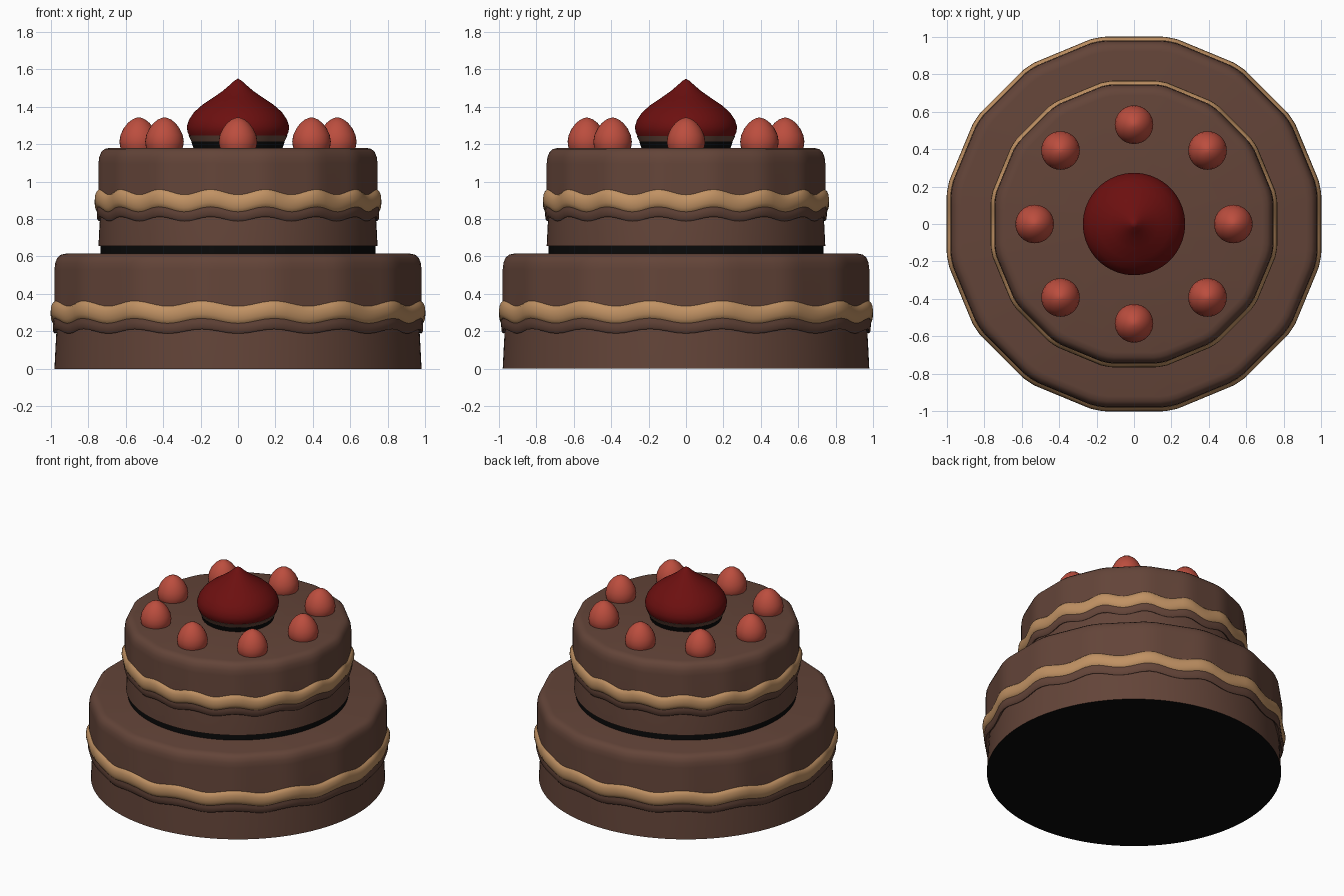
import bpy, bmesh, math

if "Cube" in bpy.data.objects:
    bpy.data.objects.remove(bpy.data.objects["Cube"])

def material(name, rgb):
    m = bpy.data.materials.new(name)
    m.diffuse_color = (*rgb, 1)
    m.use_nodes = True
    m.node_tree.nodes["Principled BSDF"].inputs["Base Color"].default_value = m.diffuse_color
    return m

CHOC = material("chocolate", (0.125, 0.058, 0.040))
CREAM = material("caramel cream", (0.53, 0.285, 0.125))
BERRY = material("berry red", (0.50, 0.075, 0.048))
CHERRY = material("dark cherry", (0.15, 0.005, 0.005))
BLACK = material("black", (0.003, 0.003, 0.003))

SIDES = 16

def facet(t):
    # softened 16-sided outline with flats on the axes
    step = 2 * math.pi / SIDES
    p = (t + step / 2) % step - step / 2
    return min(1 / math.cos(p), 1.013)

def revolve(name, profile, mat, n=128, poly=False, closed=False, loc=(0, 0, 0)):
    """Profile of (radius, z, wave height); radius 0 makes a pole."""
    bm = bmesh.new()
    rings = []
    for r, z, w in profile:
        if r == 0:
            rings.append([bm.verts.new((0, 0, z))])
            continue
        ring = []
        for i in range(n):
            t = 2 * math.pi * i / n
            k = r * (facet(t) if poly else 1)
            ring.append(bm.verts.new((k * math.cos(t), k * math.sin(t),
                                      z - w * math.cos(SIDES * t))))
        rings.append(ring)
    pairs = list(zip(rings, rings[1:]))
    if closed:
        pairs.append((rings[-1], rings[0]))
    for a, b in pairs:
        for i in range(n):
            j = (i + 1) % n
            if len(a) == 1:
                bm.faces.new((a[0], b[j], b[i]))
            elif len(b) == 1:
                bm.faces.new((a[i], a[j], b[0]))
            else:
                bm.faces.new((a[i], a[j], b[j], b[i]))
    bmesh.ops.recalc_face_normals(bm, faces=bm.faces)
    me = bpy.data.meshes.new(name)
    bm.to_mesh(me)
    bm.free()
    me.materials.append(mat)
    ob = bpy.data.objects.new(name, me)
    ob.location = loc
    bpy.context.collection.objects.link(ob)
    bpy.ops.object.select_all(action='DESELECT')
    ob.select_set(True)
    bpy.context.view_layer.objects.active = ob
    bpy.ops.object.shade_smooth_by_angle(angle=math.radians(40))
    return ob

def tier(name, r, base, lip, band, top):
    # round sponge with a black underside
    sponge = revolve(name + "_sponge", [(0, base, 0), (r, base, 0), (r - 0.006, base + 0.12, 0),
                     (r - 0.015, lip + 0.08, 0), (0, lip + 0.08, 0)], CHOC)
    sponge.data.materials.append(BLACK)
    for f in sponge.data.polygons:
        if f.normal.z < -0.9:
            f.material_index = 1
    # icing coat with a wavy lower lip and rounded shoulder
    w = 0.012
    revolve(name + "_icing", [
        (r - 0.03, lip + 0.03, w), (r - 0.012, lip + 0.005, w), (r - 0.002, lip, w),
        (r + 0.007, lip + 0.012, w), (r + 0.008, lip + 0.04, w), (r, band + 0.02, 0),
        (r, top - 0.085, 0), (r - 0.004, top - 0.05, 0), (r - 0.015, top - 0.022, 0),
        (r - 0.033, top - 0.006, 0), (r - 0.06, top, 0), (0, top, 0)], CHOC, poly=True)
    # wavy piped band
    section = [(r - 0.005 + 0.025 * math.cos(a), band + 0.05 * math.sin(a), 0.014)
               for a in [2 * math.pi * k / 14 for k in range(14)]]
    revolve(name + "_piped_band", section, CREAM, n=192, poly=True, closed=True)

tier("lower_tier", 0.98, 0.0, 0.20, 0.30, 0.615)
tier("upper_tier", 0.745, 0.655, 0.80, 0.895, 1.18)

# dark disc between the tiers
revolve("tier_spacer", [(0, 0.61, 0), (0.735, 0.61, 0), (0.735, 0.657, 0), (0, 0.657, 0)], BLACK)

# central cherry dollop with its base
revolve("dollop_foot", [(0, 1.17, 0), (0.235, 1.17, 0), (0.25, 1.215, 0), (0, 1.215, 0)], BLACK, n=64)
revolve("dollop_base", [(0, 1.21, 0), (0.247, 1.21, 0), (0.264, 1.245, 0), (0, 1.25, 0)], CHOC, n=64)
revolve("dollop", [(0, 1.235, 0), (0.258, 1.24, 0), (0.27, 1.265, 0), (0.273, 1.295, 0),
        (0.262, 1.33, 0), (0.235, 1.37, 0), (0.19, 1.41, 0), (0.13, 1.45, 0), (0.08, 1.485, 0),
        (0.045, 1.515, 0), (0.02, 1.538, 0), (0, 1.55, 0)], CHERRY, n=64)

# ring of berries
berry = [(0, -0.02, 0), (0.09, -0.02, 0), (0.1, 0.01, 0), (0.103, 0.035, 0), (0.097, 0.07, 0),
         (0.08, 0.105, 0), (0.058, 0.133, 0), (0.035, 0.151, 0), (0.015, 0.16, 0), (0, 0.163, 0)]
for i in range(8):
    a = i * math.pi / 4
    R = 0.53 if i % 2 == 0 else 0.555
    revolve(f"berry_{i + 1}", berry, BERRY, n=32, loc=(R * math.cos(a), R * math.sin(a), 1.18))
